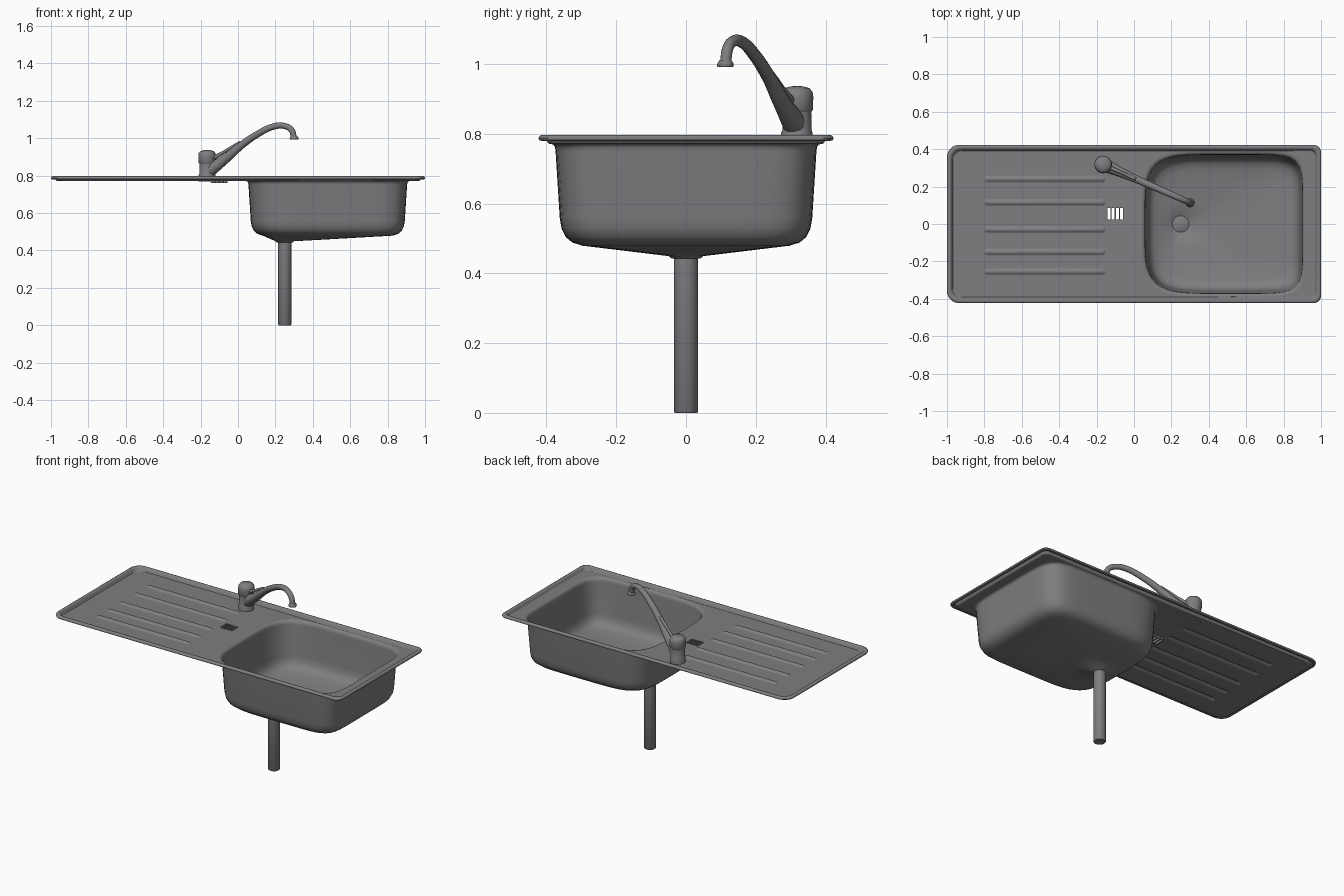
import bpy, bmesh
from math import sin, cos, pi
from mathutils import Vector

cube = bpy.data.objects.get("Cube")
if cube:
    bpy.data.objects.remove(cube)

steel = bpy.data.materials.new("brushed_steel")
steel.use_nodes = True
COLOUR = (0.21, 0.21, 0.22, 1)
steel.diffuse_color = COLOUR
steel.node_tree.nodes["Principled BSDF"].inputs["Base Color"].default_value = COLOUR

DECK = 0.775           # height of the recessed deck
DRAIN = Vector((0.25, 0, 0))


def finish(obj, angle=0.7):
    """Give the material and smooth shading with sharp creases."""
    obj.data.materials.clear()
    obj.data.materials.append(steel)
    bpy.ops.object.select_all(action='DESELECT')
    obj.select_set(True)
    bpy.context.view_layer.objects.active = obj
    bpy.ops.object.shade_smooth_by_angle(angle=angle)
    return obj


def add_mesh(name, bm):
    mesh = bpy.data.meshes.new(name)
    bm.to_mesh(mesh)
    bm.free()
    obj = bpy.data.objects.new(name, mesh)
    bpy.context.collection.objects.link(obj)
    return obj


def rounded_rect(x0, x1, y0, y1, z, r_left, r_right, n=8):
    pts = []
    corners = ((x1, y1, r_right, -1, -1), (x0, y1, r_left, 1, -1),
               (x0, y0, r_left, 1, 1), (x1, y0, r_right, -1, 1))
    for k, (x, y, r, sx, sy) in enumerate(corners):
        for i in range(n + 1):
            a = (k + i / n) * pi / 2
            pts.append((x + sx * r + r * cos(a), y + sy * r + r * sin(a), z))
    return pts


def bowl_ring(offset, z, n=96):
    """Soft rectangle, rounder at its left end."""
    a, b = 0.42 + offset, 0.37 + offset
    pts = []
    for i in range(n):
        t = 2 * pi * i / n
        p = 7 if cos(t) > 0 else 4.5
        r = (abs(cos(t) / a) ** p + abs(sin(t) / b) ** p) ** (-1 / p)
        pts.append((0.48 + r * cos(t), r * sin(t), z))
    return pts


def loft(bm, rings):
    """Skin a list of equal rings; return the vertices of each."""
    loops = [[bm.verts.new(p) for p in ring] for ring in rings]
    for lo, hi in zip(loops, loops[1:]):
        for i in range(len(lo)):
            j = (i + 1) % len(lo)
            bm.faces.new((lo[i], lo[j], hi[j], hi[i]))
    return loops


def loop_edges(bm, loop):
    out = []
    for a, b in zip(loop, loop[1:] + loop[:1]):
        out.append(bm.edges.get((a, b)) or bm.edges.new((a, b)))
    return out


# Sink sheet: rolled rim stepping down to the deck
bm = bmesh.new()
rim = [(0.012, 0.779), (0.002, 0.782), (0, 0.788), (0.003, 0.794), (0.010, 0.797),
       (0.020, 0.796), (0.025, 0.789), (0.029, 0.779), (0.032, DECK), (0.034, DECK)]
loops = loft(bm, [rounded_rect(-1 + d, 1 - d, -0.423 + d, 0.423 - d, z,
                               0.065 - d * 0.4, 0.04 - d * 0.3) for d, z in rim])
borders = loop_edges(bm, loops[-1])

# Bowl: lip, walls, fillet and floor falling to the drain
wall = [(0.019, DECK), (0.017, DECK), (0.008, 0.772), (0.002, 0.764), (0, 0.75),
        (-0.012, 0.56), (-0.017, 0.53), (-0.028, 0.507), (-0.046, 0.492), (-0.075, 0.483)]
rings = [bowl_ring(o, z) for o, z in wall]
edge = [Vector(p) for p in rings[-1]]
drain_ring = []
for p in edge:
    d = Vector((p.x, p.y, 0)) - DRAIN
    drain_ring.append(DRAIN + d.normalized() * 0.048 + Vector((0, 0, 0.453)))
for t in (0.3, 0.65, 1):
    rings.append([p.lerp(q, t) for p, q in zip(edge, drain_ring)])
rings.append([DRAIN + (p - DRAIN) * 0.85 + Vector((0, 0, 0.062)) for p in drain_ring])
loops = loft(bm, rings)
bm.faces.new(loops[-1])
borders += loop_edges(bm, loops[0])

# Raised draining ribs
for y in (0.24, 0.115, -0.03, -0.15, -0.255):
    ring_set = []
    for w, h in ((0.020, 0), (0.018, 0), (0.012, 0.004), (0.006, 0.008), (0.002, 0.009)):
        ring_set.append(rounded_rect(-0.805 + (0.02 - w), -0.15 - (0.02 - w),
                                     y - w, y + w, DECK + h, w * 0.98, w * 0.98, 5))
    loops = loft(bm, ring_set)
    bm.faces.new(loops[-1])
    borders += loop_edges(bm, loops[0])

# Overflow slots with short walls
for i in range(4):
    x = -0.133 + i * 0.022
    loops = loft(bm, [rounded_rect(x - 0.008, x + 0.008, 0.024, 0.086, z, 0.003, 0.003, 2)
                      for z in (DECK, 0.76)])
    borders += loop_edges(bm, loops[0])

# Flat deck between all the outlines
fill = bmesh.ops.triangle_fill(bm, edges=borders, use_beauty=True, normal=(0, 0, 1))
deck_faces = [g for g in fill["geom"] if isinstance(g, bmesh.types.BMFace)]
bmesh.ops.recalc_face_normals(bm, faces=bm.faces)
if deck_faces and deck_faces[0].normal.z < 0:
    bmesh.ops.reverse_faces(bm, faces=bm.faces)
sheet = finish(add_mesh("sink_sheet", bm), 0.9)
solid = sheet.modifiers.new("thickness", 'SOLIDIFY')
solid.thickness = 0.004
solid.offset = -1


def turned(name, x, y, profile, n=40):
    """Lathe a (radius, height) profile about a vertical axis."""
    b = bmesh.new()
    lp = loft(b, [[(x + r * cos(2 * pi * i / n), y + r * sin(2 * pi * i / n), z)
                   for i in range(n)] for r, z in profile])
    b.faces.new(lp[0][::-1])
    b.faces.new(lp[-1])
    return finish(add_mesh(name, b))


def tube(name, pts):
    """Tapered round tube; points are (reach, height, radius) along the spout line."""
    cu = bpy.data.curves.new(name, 'CURVE')
    cu.dimensions = '3D'
    cu.bevel_depth = 1
    cu.bevel_resolution = 6
    cu.resolution_u = 8
    cu.use_fill_caps = True
    sp = cu.splines.new('BEZIER')
    sp.bezier_points.add(len(pts) - 1)
    for bp, (s, z, r) in zip(sp.bezier_points, pts):
        bp.co = (TAP_X + 0.915 * s, TAP_Y - 0.403 * s, z)
        bp.radius = r
        bp.handle_left_type = bp.handle_right_type = 'AUTO'
    obj = bpy.data.objects.new(name, cu)
    bpy.context.collection.objects.link(obj)
    bpy.ops.object.select_all(action='DESELECT')
    obj.select_set(True)
    bpy.context.view_layer.objects.active = obj
    bpy.ops.object.convert(target='MESH')
    return finish(bpy.context.view_layer.objects.active)


# Waste pipe and drain plug
turned("waste_pipe", DRAIN.x, 0, [(0.032, 0), (0.035, 0.004), (0.035, 0.448)])
turned("drain_plug", DRAIN.x, 0, [(0.044, 0.448), (0.044, 0.456), (0.039, 0.459)])

# Mixer tap
TAP_X, TAP_Y = -0.165, 0.318
turned("tap_body", TAP_X, TAP_Y, [(0.045, 0.77), (0.045, 0.803), (0.042, 0.81), (0.041, 0.865)])
turned("tap_head", TAP_X, TAP_Y, [(0.041, 0.862), (0.046, 0.870), (0.047, 0.905), (0.045, 0.920),
                                  (0.036, 0.931), (0.018, 0.936), (0.004, 0.937)])
tube("spout", [(0.01, 0.825, 0.036), (0.1, 0.885, 0.026), (0.2, 0.962, 0.020), (0.3, 1.025, 0.018),
               (0.39, 1.063, 0.017), (0.45, 1.066, 0.016), (0.492, 1.045, 0.016), (0.508, 1.0, 0.016)])
turned("spout_nozzle", TAP_X + 0.465, TAP_Y - 0.205,
       [(0.022, 0.992), (0.024, 0.996), (0.023, 1.002), (0.017, 1.012)], 24)
tube("lever", [(0.03, 0.89, 0.012), (0.1, 0.928, 0.008), (0.15, 0.955, 0.009), (0.192, 0.977, 0.009)])
